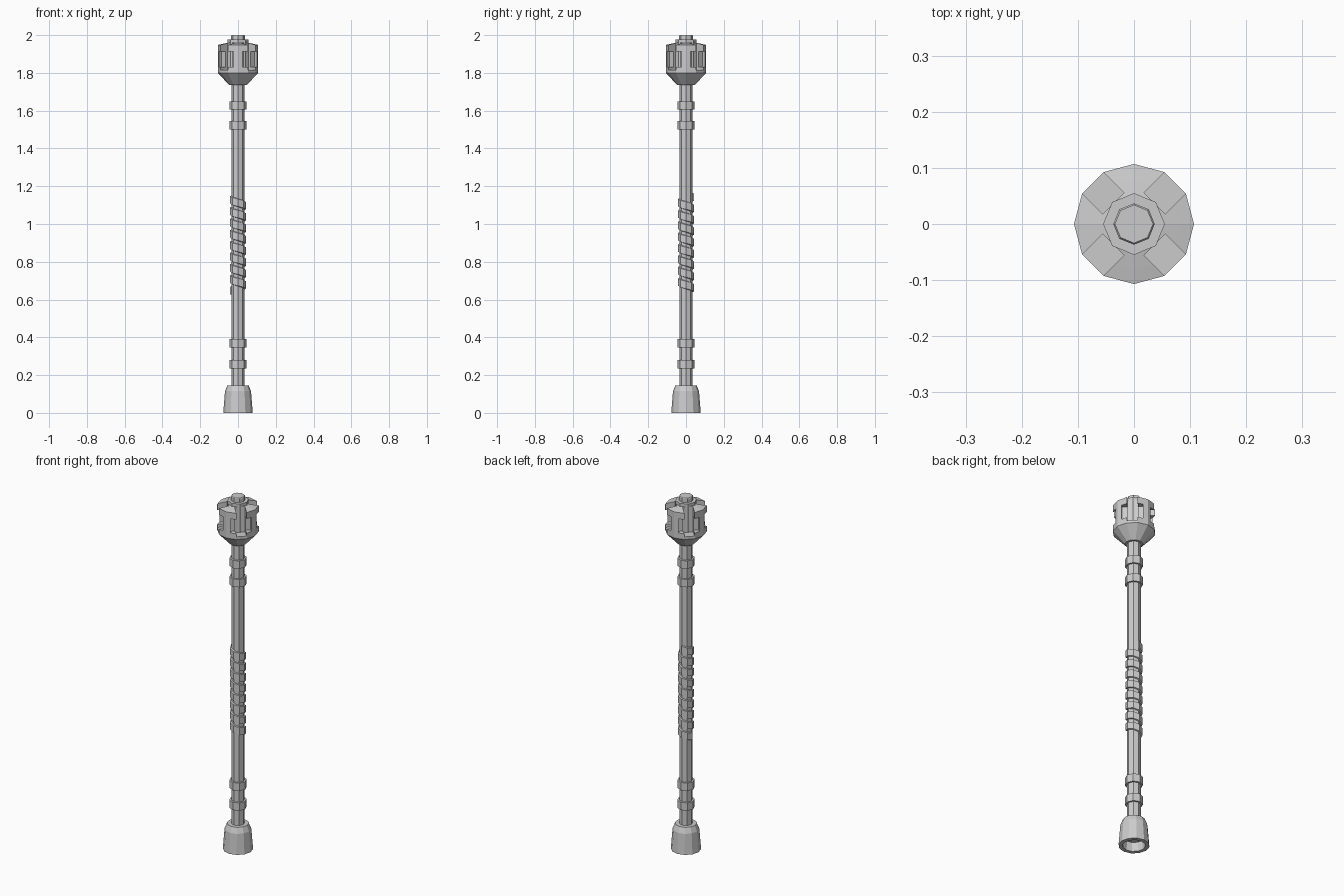
import bpy, bmesh
from math import pi, cos, sin
from mathutils import Matrix

if "Cube" in bpy.data.objects:
    bpy.data.objects.remove(bpy.data.objects["Cube"])


def finish(name, bm):
    bmesh.ops.recalc_face_normals(bm, faces=bm.faces)
    me = bpy.data.meshes.new(name)
    bm.to_mesh(me)
    bm.free()
    ob = bpy.data.objects.new(name, me)
    bpy.context.collection.objects.link(ob)
    return ob


def lathe(name, profile, sides):
    """Flat-sided turned part from (radius, z) points, capped at both ends."""
    bm = bmesh.new()
    rings = [[bm.verts.new((r * cos(2 * pi * i / sides), r * sin(2 * pi * i / sides), z))
              for i in range(sides)] for r, z in profile]
    for a, b in zip(rings, rings[1:]):
        for i in range(sides):
            j = (i + 1) % sides
            bm.faces.new((a[i], a[j], b[j], b[i]))
    bm.faces.new(rings[0])
    bm.faces.new(rings[-1])
    return finish(name, bm)


def cutter(name, angle, r0, r1, width, z0, z1):
    """Box pointing outwards at the given angle."""
    bm = bmesh.new()
    m = (Matrix.Rotation(angle, 4, 'Z')
         @ Matrix.Translation(((r0 + r1) / 2, 0, (z0 + z1) / 2))
         @ Matrix.Diagonal((r1 - r0, width, z1 - z0, 1)))
    bmesh.ops.create_cube(bm, size=1, matrix=m)
    ob = finish(name, bm)
    ob.hide_render = True
    ob.hide_set(True)
    return ob


# Shaft
lathe("shaft", [(0.035, 0.1), (0.035, 1.76)], 8)

# Foot socket with hollow underside
lathe("foot", [(0.055, 0.05), (0.057, 0), (0.078, 0), (0.069, 0.115),
               (0.056, 0.146), (0.034, 0.146)], 12)

# Collar pairs
for n, z in enumerate((0.235, 0.347, 1.5, 1.605)):
    lathe(f"collar_{n + 1}", [(0.045, z), (0.045, z + 0.044)], 8)

# Spiral grip wrap, descending anticlockwise
bm = bmesh.new()
pitch, band, seg, turns = 0.06, 0.045, 8, 8.25
prev = None
steps = int(turns * seg)
for i in range(steps + 1):
    a = pi / 2 + 2 * pi * i / seg
    z = 1.165 - pitch * i / seg
    ring = [bm.verts.new((r * cos(a), r * sin(a), z - d))
            for r, d in ((0.033, 0), (0.042, 0.003), (0.042, band - 0.003), (0.033, band))]
    if prev:
        for k in range(4):
            m = (k + 1) % 4
            bm.faces.new((prev[k], prev[m], ring[m], ring[k]))
    if i in (0, steps):
        bm.faces.new(ring)
    prev = ring
finish("grip_wrap", bm)

# Head housing, with a slot and a wide window on each diagonal
head = lathe("head", [(0.046, 1.735), (0.107, 1.80), (0.107, 1.948),
                      (0.08, 1.954), (0.05, 1.96)], 12)
for k in range(4):
    a = pi / 4 + k * pi / 2
    for c in (cutter(f"slot_cutter_{k}", a, 0.052, 0.14, 0.054, 1.815, 2.02),
              cutter(f"window_cutter_{k}", a, 0.068, 0.14, 0.108, 1.832, 1.912)):
        mod = head.modifiers.new(c.name, 'BOOLEAN')
        mod.operation = 'DIFFERENCE'
        mod.solver = 'EXACT'
        mod.object = c

# Octagonal core, cap and knob
lathe("head_core", [(0.055, 1.79), (0.055, 1.976), (0.037, 1.976),
                    (0.037, 1.996), (0.034, 2.0)], 8)
